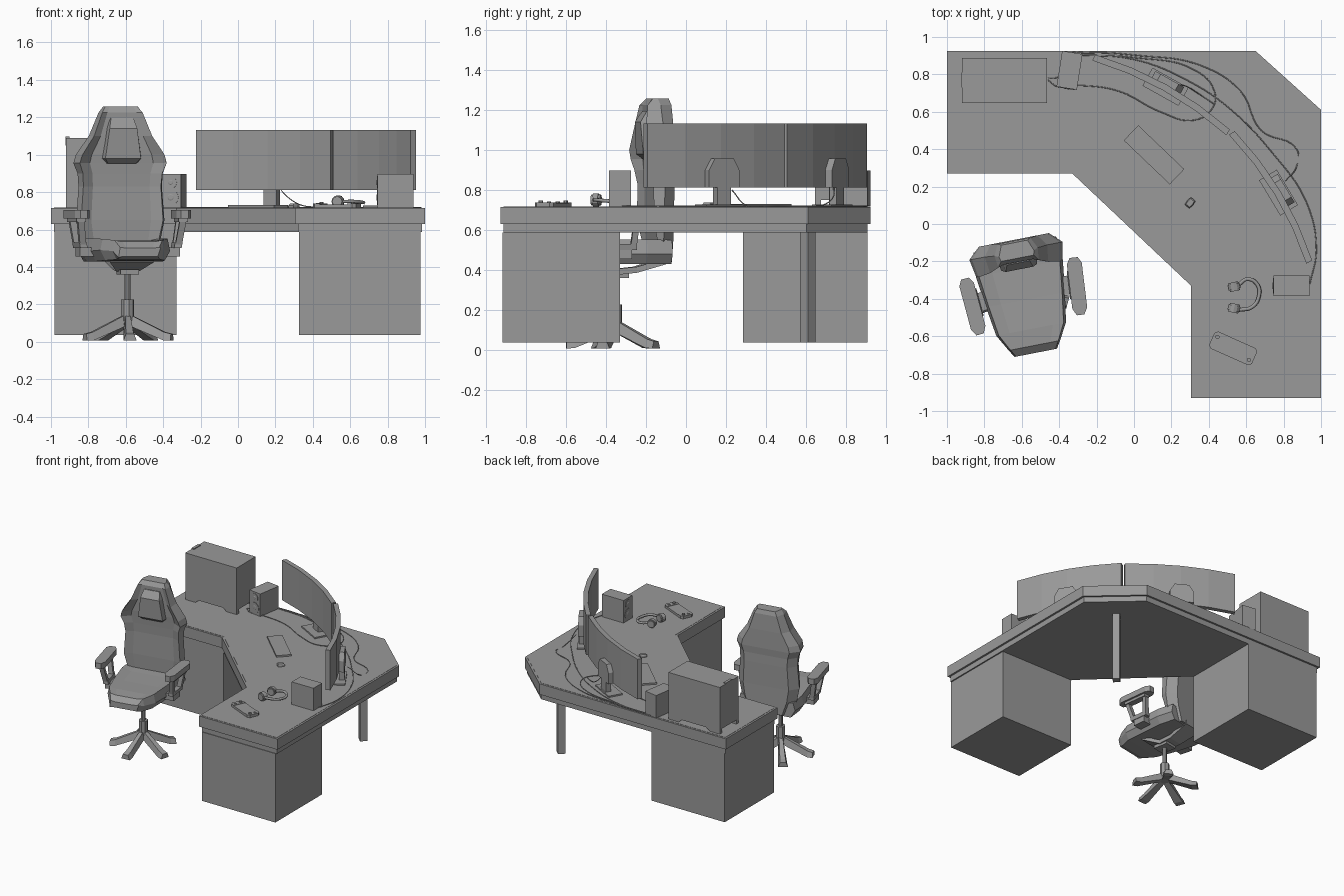
import bpy, bmesh, math
from mathutils import Matrix, Vector

if "Cube" in bpy.data.objects:
    bpy.data.objects.remove(bpy.data.objects["Cube"])

I = Matrix.Identity(4)
TOP = 0.717


def place(x, y, z=0, deg=0):
    return Matrix.Translation((x, y, z)) @ Matrix.Rotation(math.radians(deg), 4, 'Z')


def loft(name, rings, M=I):
    """Closed flat-faced skin through rings of equal point count."""
    n = len(rings[0])
    verts = [M @ Vector(p) for r in rings for p in r]
    faces = [(k * n + i, k * n + (i + 1) % n, (k + 1) * n + (i + 1) % n, (k + 1) * n + i)
             for k in range(len(rings) - 1) for i in range(n)]
    faces += [tuple(range(n))[::-1], tuple(range(len(verts) - n, len(verts)))]
    me = bpy.data.meshes.new(name)
    me.from_pydata(verts, [], faces)
    ob = bpy.data.objects.new(name, me)
    bpy.context.collection.objects.link(ob)
    return ob


def prism(name, outline, z0, z1, M=I):
    return loft(name, [[(x, y, z) for x, y in outline] for z in (z0, z1)], M)


def box(name, x0, x1, y0, y1, z0, z1, M=I):
    return prism(name, [(x0, y0), (x1, y0), (x1, y1), (x0, y1)], z0, z1, M)


def disc(name, r, z0, z1, M=I, n=12, r1=None):
    r1 = r if r1 is None else r1
    ring = [(math.cos(2 * math.pi * i / n), math.sin(2 * math.pi * i / n)) for i in range(n)]
    return loft(name, [[(c * q, s * q, z) for c, s in ring] for q, z in ((r, z0), (r1, z1))], M)


def strut(name, a, b, w, d, M=I):
    """Bar from a to b, w wide in x and d deep in y."""
    sec = [(-w, -d), (w, -d), (w, d), (-w, d)]
    return loft(name, [[(p[0] + x / 2, p[1] + y / 2, p[2]) for x, y in sec] for p in (a, b)], M)


def tube(name, pts, r):
    cu = bpy.data.curves.new(name, 'CURVE')
    cu.dimensions, cu.bevel_depth, cu.bevel_resolution, cu.resolution_u = '3D', r, 1, 6
    cu.use_fill_caps = True
    sp = cu.splines.new('BEZIER')
    sp.bezier_points.add(len(pts) - 1)
    for bp, p in zip(sp.bezier_points, pts):
        bp.co = p
        bp.handle_left_type = bp.handle_right_type = 'AUTO'
    ob = bpy.data.objects.new(name, cu)
    bpy.context.collection.objects.link(ob)


RX = Matrix.Rotation(math.radians(90), 4, 'X')   # turns a z extrusion towards -y

# Desk: corner top with inset surface, trim layer, two cabinets and a back leg
outline = [(-1, .925), (-1, .27), (-.33, .27), (.305, -.33), (.305, -.93), (1, -.93), (1, .61), (.65, .925)]
inner = [(-.985, .91), (-.985, .285), (-.325, .285), (.32, -.325), (.32, -.915), (.985, -.915), (.985, .603), (.645, .91)]
prism("desk_top", outline, .672, TOP - .002)
prism("desk_surface", inner, TOP - .003, TOP)
prism("desk_edge_band", outline, .63, .672)
prism("desk_underframe", inner, .587, .63)
box("left_cabinet", -.98, -.33, .285, .91, .037, .588)
box("right_cabinet", .325, .975, -.92, -.33, .037, .588)
disc("back_leg", .038, .037, .59, place(.68, .61), 4)


# Curved monitors with stands
def monitor(name, a, b, sag=.045, n=4, t=.018):
    a, b = Vector(a), Vector(b)
    d = (b - a).normalized()
    out = Vector((-d.y, d.x))
    mid = [a.lerp(b, i / n) + out * sag * (1 - (2 * i / n - 1) ** 2) for i in range(n + 1)]
    prism(name + "_screen", [p - out * t for p in mid] + [p + out * t for p in mid[::-1]], .812, 1.132)
    c = a.lerp(b, .5) + out * (sag + .03)
    M = place(c.x, c.y, 0, math.degrees(math.atan2(d.y, d.x)))
    arch = [(-.088, .812), (.088, .812), (.088, .9), (.055, .957), (-.055, .957), (-.088, .9)]
    prism(name + "_bracket", arch, -.022, .02, M @ RX)
    strut(name + "_neck", (0, .0, .72), (0, .0, .88), .08, .04, M)
    box(name + "_foot", -.11, .11, -.08, .03, TOP, .728, M)


monitor("left_monitor", (-.215, .89), (.503, .49))
monitor("right_monitor", (.523, .487), (.937, -.203))

# Computer tower on arched feet, with a front handle
box("tower_case", -.92, -.465, .647, .887, .75, 1.09)
foot = [(-.92, TOP), (-.83, TOP), (-.8, .74), (-.585, .74), (-.555, TOP), (-.465, TOP), (-.465, .75), (-.92, .75)]
for y in (.647, .857):
    prism("tower_foot_rail", foot, -y - .03, -y, RX)
box("tower_front_handle", -.922, -.9, .73, .81, 1.05, 1.097)


# Speakers with two rimmed cones
def speaker(name, M):
    box(name + "_body", -.055, .055, -.095, .098, TOP, .897, M)
    for z, r in ((.852, .033), (.772, .042)):
        D = M @ Matrix.Translation((0, -.095, z)) @ RX
        disc(name + "_rim", r, 0, .003, D, 16)
        disc(name + "_cone", r * .45, .002, .005, D, 12, r * .3)


speaker("left_speaker", place(-.345, .82, 0, -9))
speaker("right_speaker", place(.84, -.33, 0, -90))

# Keyboard and mouse
box("keyboard", -.17, .17, -.056, .056, TOP, .73, place(.107, .37, 0, -43.7))
mouse = ((-.016, -.026), (.016, -.026), (.02, 0), (.016, .026), (-.016, .026), (-.02, 0))
loft("mouse", [[(x * s, y * s, z) for x, y in mouse] for s, z in ((1, TOP), (1, .729), (.75, .738))], place(.3, .113, 0, -40))

# Headset lying on the desk
tube("headset_band", [(.56, -.325, .75), (.605, -.295, .75), (.66, -.325, .745), (.667, -.39, .745), (.63, -.445, .75), (.56, -.46, .75)], .01)
for y, a in ((-.335, 12), (-.45, -12)):
    C = place(.535, y, .75, a) @ RX
    disc("headset_ear_cup", .033, -.014, .014, C, 12)
    disc("headset_ear_pad", .027, -.024, .024, C, 12)

# Handheld game console
H = place(.53, -.665, 0, -24)
box("console_screen_body", -.08, .08, -.05, .05, TOP, .735, H)
grip = ((.08, -.05), (.11, -.05), (.125, -.035), (.125, .035), (.11, .05), (.08, .05))
for s in (-1, 1):
    prism("console_grip", [(s * x, y) for x, y in grip], TOP, .738, H)
    disc("console_stick", .012, .735, .747, H @ Matrix.Translation((s * .102, s * -.022, 0)), 8)
    disc("console_button_pad", .012, .735, .742, H @ Matrix.Translation((s * .102, s * .022, 0)), 8)


# Cables along the desk
def cable(name, pts, r=.003):
    tube(name, [(p[0], p[1], p[2] if len(p) > 2 else TOP + .002) for p in pts], r)


cable("left_monitor_cable", [(-.46, .77), (-.41, .735), (-.28, .74), (-.08, .71), (.14, .6), (.32, .555), (.42, .62), (.43, .71),
                             (.33, .82), (.0, .89), (-.32, .905)])
cable("right_monitor_cable", [(-.46, .78), (-.40, .79), (-.36, .9), (-.25, .915), (.03, .9), (.35, .85), (.57, .71), (.68, .5), (.87, .4),
                              (.87, .31), (.81, .23, .8)])
cable("speaker_cable", [(-.32, .905), (.0, .88), (.3, .76), (.52, .61), (.74, .38), (.92, .12), (.975, -.14), (.94, -.32)])
cable("hanging_cable", [(.23, .74, .81), (.27, .74, .77), (.34, .7, .73), (.43, .64)])

# Chair: star base with wedge legs, column and mechanism
CH = place(-.59, -.355, 0, 11)
for i in range(5):
    A = CH @ Matrix.Rotation(math.radians(-98 + 72 * i), 4, 'Z')
    loft("chair_base_leg", [[(r, -w, z0), (r, w, z0), (r, w * .6, z1), (r, -w * .6, z1)]
                            for r, w, z0, z1 in ((.015, .022, .085, .145), (.205, .034, .008, .052), (.245, .036, .006, .042))], A)
disc("chair_hub", .035, .08, .225, CH, 8)
disc("chair_piston", .016, .22, .4, CH, 8)
box("chair_mechanism", -.05, .05, -.06, .06, .36, .385, CH)
tilt = ((-.12, .12, .425), (0, .06, .375), (.1, .06, .385), (.27, .08, .435))
loft("chair_tilt_plate", [[(-w, y, z), (w, y, z), (w, y, z + .03), (-w, y, z + .03)] for y, w, z in tilt], CH)


# Chair seat: cushion with raised side bolsters, lofted from front to back
def seat_ring(y, w, zb, zt, up):
    return [(-w * .85, y, zb), (w * .85, y, zb), (w, y, zb + .05), (w * .93, y, zt + up), (w * .62, y, zt),
            (-w * .62, y, zt), (-w * .93, y, zt + up), (-w, y, zt - .05)]


loft("chair_seat", [seat_ring(*r) for r in ((-.34, .115, .455, .5, .005), (-.30, .14, .44, .535, .008), (-.21, .19, .435, .54, .01),
                                            (-.05, .215, .43, .535, .018), (.12, .237, .43, .535, .018), (.25, .225, .43, .54, .01))], CH)


# Chair back: concave shell with side wings, lofted upwards
def back_ring(z, w, yb, yf, wing):
    return [(-w * .75, yb + .03, z), (w * .75, yb + .03, z), (w, yb - .03, z), (w * .93, yf + .02 - wing, z), (w * .68, yf + .02, z),
            (-w * .68, yf + .02, z), (-w * .93, yf + .02 - wing, z), (-w, yb - .03, z)]


loft("chair_back", [back_ring(*r) for r in (
    (.44, .17, .235, .17, 0), (.55, .22, .235, .165, .01), (.65, .24, .235, .16, .025), (.83, .227, .24, .16, .025), (.9, .232, .24, .155, .035),
    (.955, .254, .245, .15, .045), (1.0, .24, .245, .145, .05), (1.1, .17, .245, .14, .035), (1.225, .118, .24, .135, .01),
    (1.257, .095, .23, .155, 0))], CH)
loft("chair_head_pillow", [[(-w, .185, z), (w, .185, z), (w * .88, yf, z), (-w * .88, yf, z)]
                           for z, w, yf in ((.952, .085, .16), (.98, .11, .125), (1.14, .085, .115), (1.195, .07, .15))], CH)

# Chair armrests: pad on an open frame
pad = [(-.04, -.12), (-.02, -.157), (.02, -.157), (.04, -.12), (.04, .12), (.022, .152), (-.022, .152), (-.04, .12)]
for s in (-1, 1):
    P = CH @ place(s * .285, -.03, 0, s * -4)
    prism("armrest_pad", pad, .66, .705, P)
    strut("armrest_plate", (0, 0, .64), (0, 0, .662), .05, .2, P)
    strut("armrest_front_strut", (-s * .02, -.05, .52), (0, -.085, .65), .035, .03, P)
    strut("armrest_rear_strut", (-s * .02, .07, .52), (0, .085, .65), .035, .03, P)
    strut("armrest_lower_bar", (-s * .025, .01, .5), (-s * .02, .01, .53), .04, .15, P)
    strut("armrest_bracket", (-s * .07, .01, .455), (-s * .07, .01, .505), .12, .1, P)

# Dark grey finish on every part, outward normals
mat = bpy.data.materials.new("dark_grey")
mat.diffuse_color = (.32, .32, .32, 1)
mat.use_nodes = True
mat.node_tree.nodes["Principled BSDF"].inputs["Base Color"].default_value = mat.diffuse_color
for ob in bpy.context.collection.objects:
    ob.data.materials.append(mat)
    if ob.type == 'MESH':
        bm = bmesh.new()
        bm.from_mesh(ob.data)
        bmesh.ops.recalc_face_normals(bm, faces=bm.faces)
        bm.to_mesh(ob.data)
        bm.free()
